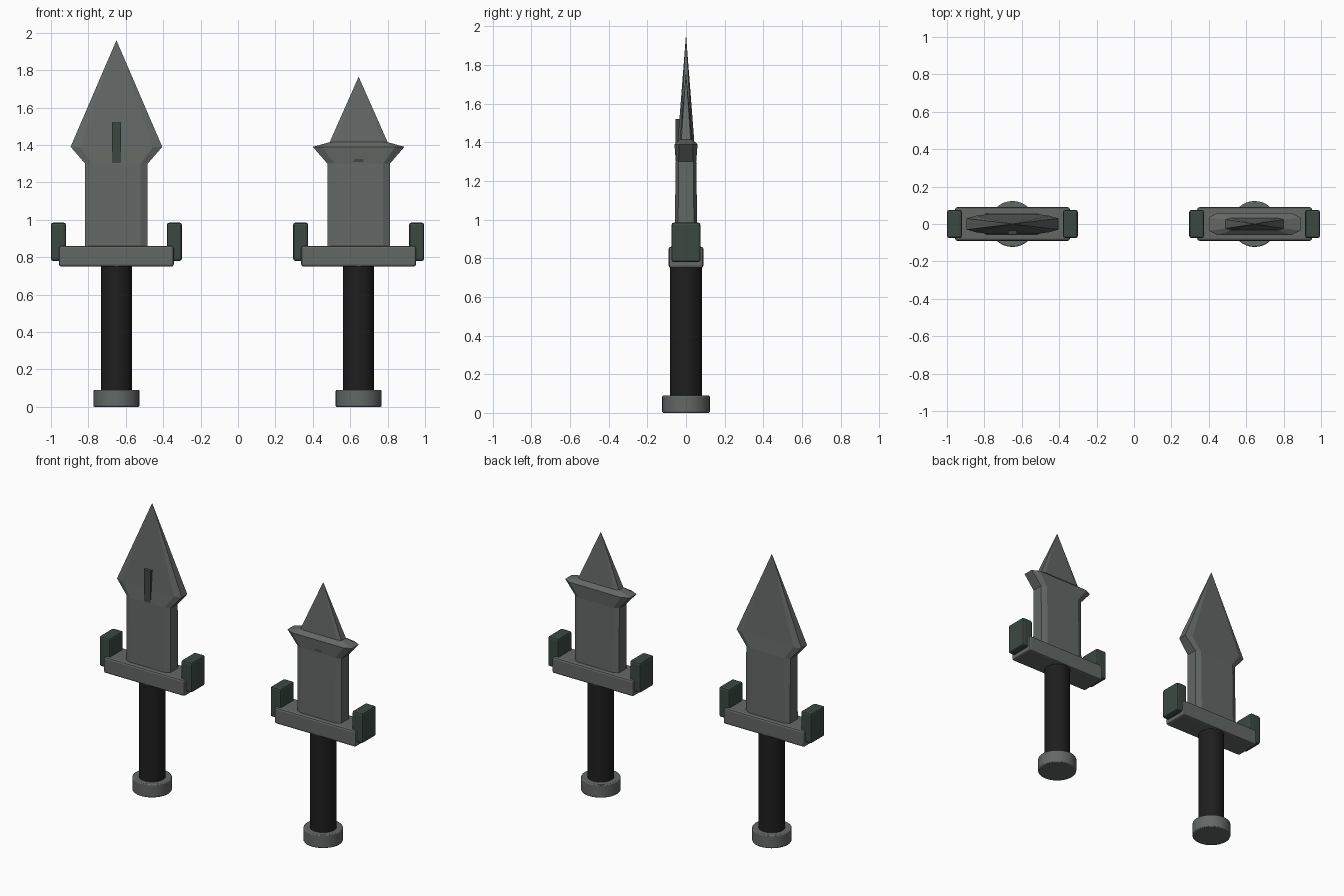
import bpy, bmesh, math

if "Cube" in bpy.data.objects:
    bpy.data.objects.remove(bpy.data.objects["Cube"])


def material(name, rgb):
    m = bpy.data.materials.new(name)
    m.diffuse_color = (*rgb, 1)
    m.use_nodes = True
    m.node_tree.nodes["Principled BSDF"].inputs["Base Color"].default_value = m.diffuse_color
    return m


STEEL = material("steel grey", (0.125, 0.138, 0.13))
GREEN = material("dark green", (0.045, 0.066, 0.055))
BLACK = material("black grip", (0.013, 0.013, 0.013))


def bevel(ob, width, segments=2):
    b = ob.modifiers.new("bevel", 'BEVEL')
    b.width, b.segments, b.limit_method = width, segments, 'ANGLE'


def box(name, lo, hi, mat, bev=0):
    bpy.ops.mesh.primitive_cube_add(size=1, location=[(a + b) / 2 for a, b in zip(lo, hi)])
    ob = bpy.context.object
    ob.name = name
    ob.scale = [b - a for a, b in zip(lo, hi)]
    bpy.ops.object.transform_apply(location=False, rotation=False, scale=True)
    ob.data.materials.append(mat)
    if bev:
        bevel(ob, bev)
    return ob


def cylinder(name, x, r, z0, z1, mat, bev=0):
    bpy.ops.mesh.primitive_cylinder_add(vertices=32, radius=r, depth=z1 - z0,
                                        location=(x, 0, (z0 + z1) / 2))
    ob = bpy.context.object
    ob.name = name
    ob.data.materials.append(mat)
    bpy.ops.object.shade_smooth_by_angle(angle=math.radians(35))
    if bev:
        bevel(ob, bev)


def blade(name, x, rings, tip):
    """Loft chamfered (eight-sided) sections up to a point.
    Each ring: z, half width, front half width, half depth, edge half depth."""
    bm = bmesh.new()
    loops = []
    for z, w, f, d, e in rings:
        pts = [(w, -e), (w, e), (f, d), (-f, d), (-w, e), (-w, -e), (-f, -d), (f, -d)]
        loops.append([bm.verts.new((x + px, py, z)) for px, py in pts])
    bm.faces.new(loops[0])
    top = bm.verts.new((x, 0, tip))
    for i in range(8):
        j = (i + 1) % 8
        for a, b in zip(loops, loops[1:]):
            bm.faces.new((a[i], a[j], b[j], b[i]))
        bm.faces.new((loops[-1][i], loops[-1][j], top))
    bmesh.ops.recalc_face_normals(bm, faces=bm.faces)
    me = bpy.data.meshes.new(name)
    bm.to_mesh(me)
    bm.free()
    me.materials.append(STEEL)
    bpy.context.collection.objects.link(bpy.data.objects.new(name, me))


# hilts
for side, x in (("left", -0.65), ("right", 0.645)):
    cylinder(side + "_pommel", x, 0.123, 0, 0.09, STEEL, 0.006)
    cylinder(side + "_grip", x, 0.083, 0.08, 0.76, BLACK)
    box(side + "_guard", (x - 0.307, -0.09, 0.75), (x + 0.307, 0.09, 0.86), STEEL, 0.012)
    for s in (-1, 1):
        xs = sorted((x + s * 0.27, x + s * 0.35))
        box(side + "_guard_block", (xs[0], -0.075, 0.78), (xs[1], 0.075, 0.985), GREEN, 0.012)

# long blade with a leaf-shaped head
body = [(0.85, 0.167, 0.13, 0.06, 0.042), (1.30, 0.167, 0.13, 0.053, 0.038)]
blade("left_blade", -0.65, body + [(1.39, 0.245, 0.195, 0.044, 0.03)], 1.96)
box("left_inlay", (-0.675, -0.055, 1.303), (-0.625, -0.02, 1.52), GREEN)

# short blade with a flared collar below the point
blade("right_blade", 0.645,
      body + [(1.39, 0.245, 0.195, 0.06, 0.035), (1.415, 0.155, 0.125, 0.032, 0.024)], 1.765)
box("right_inlay", (0.62, -0.055, 1.31), (0.67, -0.02, 1.325), GREEN)
